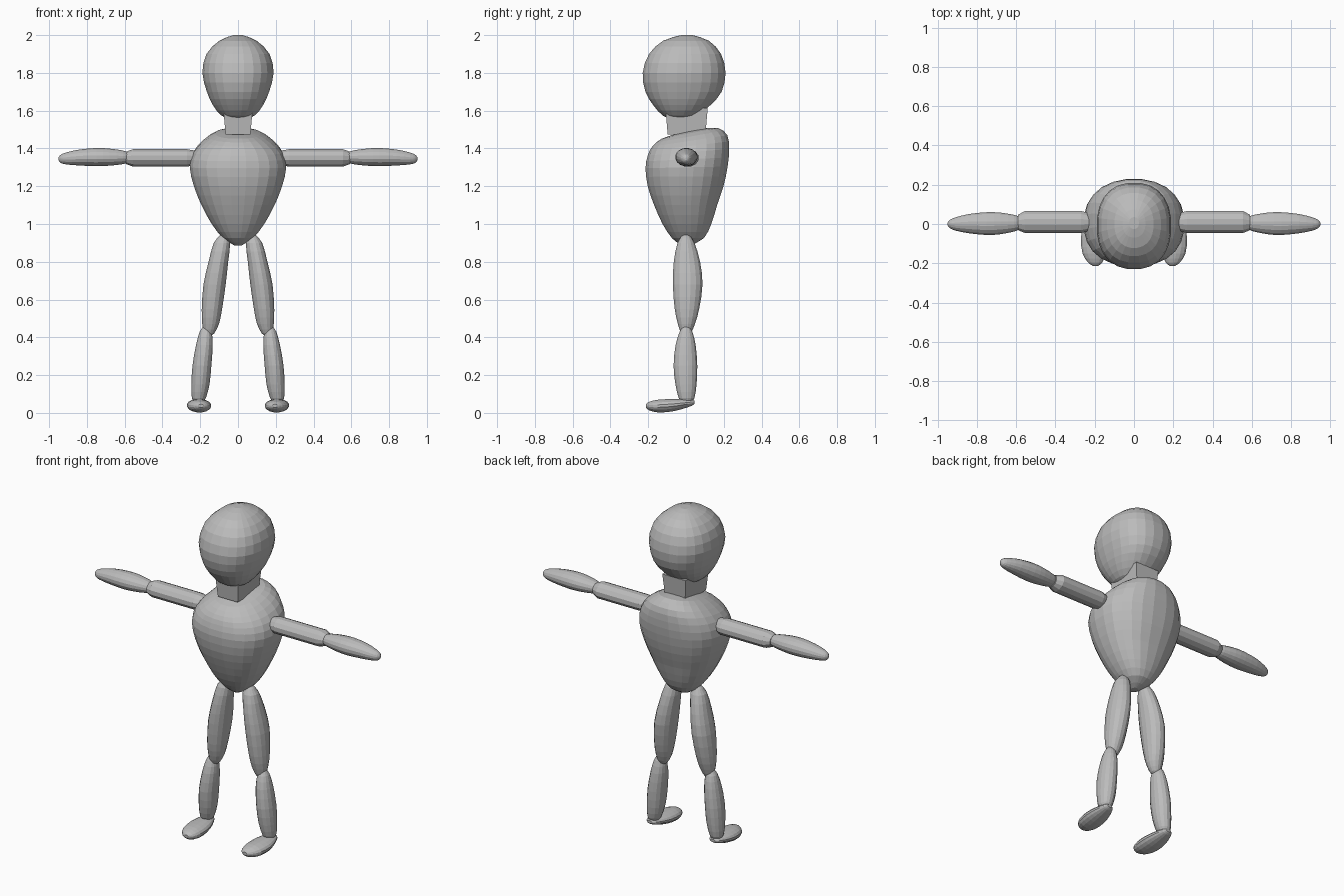
import bpy, bmesh, math

grey = bpy.data.materials.new("light grey")
grey.diffuse_color = (0.5, 0.5, 0.5, 1)


def spline(keys, steps):
    """Smooth a list of key rings by Catmull-Rom interpolation."""
    out = []
    for i in range(len(keys) - 1):
        p0, p1 = keys[max(i - 1, 0)], keys[i]
        p2, p3 = keys[i + 1], keys[min(i + 2, len(keys) - 1)]
        for s in range(steps):
            t = s / steps
            out.append([0.5 * (2 * b + (c - a) * t + (2 * a - 5 * b + 4 * c - d) * t * t
                               + (3 * b - a - 3 * c + d) * t ** 3)
                        for a, b, c, d in zip(p0, p1, p2, p3)])
    return out + [list(keys[-1])]


def loft(name, keys, axis="z", sides=16, steps=2, power=2.0, mirror=1):
    """Skin rings (along, centre a, centre b, radius a, radius b, tilt)."""
    bm = bmesh.new()
    rings = []
    for t, a, b, ra, rb, tilt in spline(keys, steps):
        ring = []
        for i in range(sides):
            ang = 2 * math.pi * (i + 0.5) / sides
            c, s = math.cos(ang), math.sin(ang)
            u = a + ra * math.copysign(abs(c) ** (2 / power), c)
            dv = rb * math.copysign(abs(s) ** (2 / power), s)
            v, w = b + dv, t + tilt * dv
            co = {"z": (u, v, w), "x": (w, u, v), "y": (u, w, v)}[axis]
            ring.append(bm.verts.new((co[0] * mirror, co[1], co[2])))
        rings.append(ring)
    for r0, r1 in zip(rings, rings[1:]):
        for i in range(sides):
            j = (i + 1) % sides
            bm.faces.new((r0[i], r0[j], r1[j], r1[i]))
    bm.faces.new(rings[0])
    bm.faces.new(rings[-1])
    bmesh.ops.recalc_face_normals(bm, faces=bm.faces)
    me = bpy.data.meshes.new(name)
    bm.to_mesh(me)
    bm.free()
    me.materials.append(grey)
    ob = bpy.data.objects.new(name, me)
    bpy.context.collection.objects.link(ob)
    return ob


# Egg-shaped head
loft("head", [
    (1.548, 0, -.03, .03, .035, 0), (1.575, 0, -.03, .09, .095, 0),
    (1.63, 0, -.022, .134, .153, 0), (1.70, 0, -.013, .166, .203, 0),
    (1.80, 0, -.01, .19, .221, 0), (1.90, 0, -.005, .168, .192, 0),
    (1.97, 0, 0, .10, .122, 0), (2.0, 0, .005, .025, .03, 0)],
    sides=24, power=2.3)

# Tapered torso, shoulders sloping down to the front
loft("torso", [
    (.887, 0, 0, .02, .025, 0), (.925, 0, .01, .08, .085, 0),
    (1.0, 0, .005, .14, .13, 0), (1.1, 0, -.002, .195, .168, 0),
    (1.2, 0, -.002, .235, .202, 0), (1.3, 0, .003, .257, .219, .02),
    (1.38, 0, .013, .237, .217, .08), (1.44, 0, .02, .185, .2, .15),
    (1.48, 0, .02, .12, .15, .19), (1.492, 0, .02, .05, .06, .2)],
    sides=24, power=2.3)

# Square neck, slightly wider at the top
bpy.ops.mesh.primitive_cube_add(size=2, location=(0, .003, 1.545))
neck = bpy.context.object
neck.name = "neck"
neck.data.materials.append(grey)
for v in neck.data.vertices:
    top = v.co.z > 0
    v.co.x *= .078 if top else .066
    v.co.y *= .112 if top else .1
    v.co.z *= .07

# Limbs on both sides
for side, m in (("right", 1), ("left", -1)):
    loft(side + "_upper_arm", [
        (.22, .01, 1.35, .045, .038, 0), (.27, .01, 1.35, .058, .048, 0),
        (.555, .01, 1.35, .058, .048, 0), (.592, .008, 1.35, .04, .034, 0)],
        axis="x", sides=12, steps=1, mirror=m)
    loft(side + "_forearm", [
        (.575, .005, 1.352, .03, .026, 0), (.61, .004, 1.353, .043, .037, 0),
        (.68, .003, 1.354, .056, .046, 0), (.75, .002, 1.354, .059, .049, 0),
        (.84, .002, 1.352, .05, .043, 0), (.91, 0, 1.347, .034, .032, 0),
        (.94, 0, 1.345, .02, .021, 0), (.95, 0, 1.345, .006, .007, 0)],
        axis="x", mirror=m)
    loft(side + "_thigh", [
        (.947, .075, 0, .015, .015, 0), (.90, .085, 0, .044, .046, 0),
        (.80, .104, .005, .053, .071, 0), (.68, .124, .009, .06, .08, 0),
        (.55, .138, .005, .055, .066, 0), (.47, .145, .002, .045, .046, 0),
        (.42, .152, 0, .026, .026, 0), (.41, .154, 0, .01, .01, 0)], mirror=m)
    loft(side + "_shin", [
        (.46, .168, 0, .014, .014, 0), (.43, .171, 0, .032, .034, 0),
        (.36, .178, -.002, .045, .054, 0), (.25, .191, -.003, .051, .064, 0),
        (.15, .199, 0, .049, .057, 0), (.08, .207, .003, .038, .043, 0),
        (.055, .209, .003, .024, .028, 0)], mirror=m)
    loft(side + "_foot", [
        (.045, .21, .056, .016, .008, 0), (.03, .21, .054, .032, .017, 0),
        (-.02, .209, .047, .053, .027, 0), (-.08, .207, .04, .065, .034, 0),
        (-.15, .203, .036, .06, .034, 0), (-.195, .198, .036, .038, .023, 0),
        (-.213, .196, .037, .014, .009, 0)], axis="y", mirror=m)
